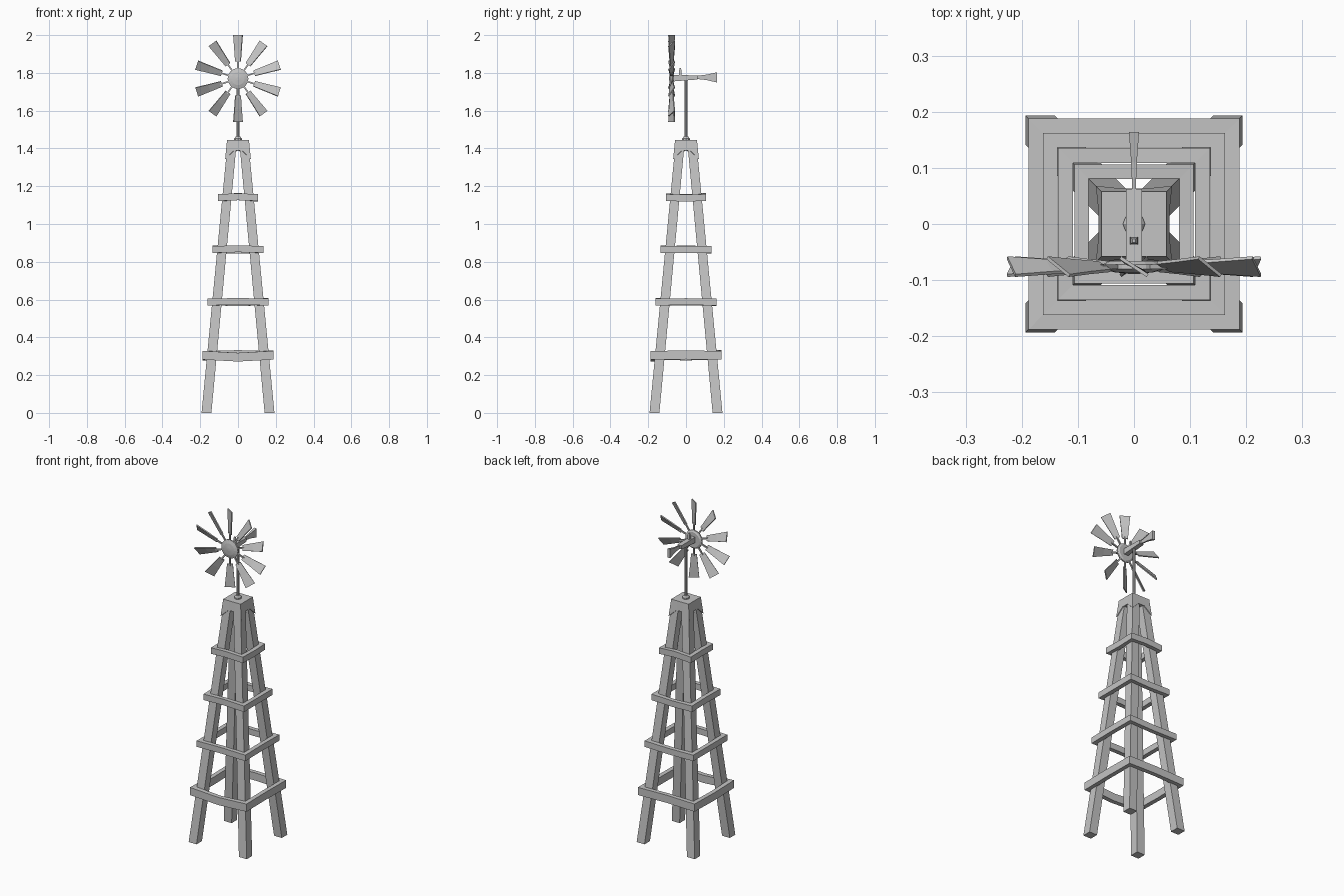
import bpy, bmesh, math
from mathutils import Vector, Matrix

cube = bpy.data.objects.get("Cube")
if cube:
    bpy.data.objects.remove(cube, do_unlink=True)

grey = bpy.data.materials.new("weathered_grey")
grey.use_nodes = True
GREY = (0.55, 0.55, 0.55, 1)
grey.diffuse_color = GREY
grey.node_tree.nodes["Principled BSDF"].inputs["Base Color"].default_value = GREY


def finish(name, bm):
    bmesh.ops.recalc_face_normals(bm, faces=bm.faces)
    mesh = bpy.data.meshes.new(name)
    bm.to_mesh(mesh)
    bm.free()
    mesh.materials.append(grey)
    obj = bpy.data.objects.new(name, mesh)
    bpy.context.collection.objects.link(obj)
    return obj


def loft(name, sections, wrap=False):
    """Skin a list of equal-length closed sections."""
    bm = bmesh.new()
    rings = [[bm.verts.new(p) for p in s] for s in sections]
    n = len(rings[0])
    pairs = list(zip(rings, rings[1:]))
    if wrap:
        pairs.append((rings[-1], rings[0]))
    else:
        bm.faces.new(rings[0])
        bm.faces.new(rings[-1])
    for a, b in pairs:
        for i in range(n):
            j = (i + 1) % n
            bm.faces.new((a[i], a[j], b[j], b[i]))
    return finish(name, bm)


def square(cx, cy, z, h):
    return [(cx + sx * h, cy + sy * h, z)
            for sx, sy in ((-1, -1), (1, -1), (1, 1), (-1, 1))]


def turned(name, profile, sides, matrix):
    """Turn (radius, height) pairs about an axis."""
    return loft(name, [[matrix @ Vector((r * math.cos(a), r * math.sin(a), h))
                        for a in (math.tau * i / sides for i in range(sides))]
                       for r, h in profile])


# Four leaning legs
for sx, side in ((1, "left"), (-1, "right")):
    for sy, end in ((-1, "front"), (1, "back")):
        loft(f"leg_{end}_{side}", [square(sx * 0.167, sy * 0.167, 0, 0.026),
                                   square(sx * 0.034, sy * 0.034, 1.40, 0.024)])

# Square brace rings, each side slightly bowed: front, left, back, right
STATIONS = ((-1, -1), (0, -1), (1, -1), (1, 0), (1, 1), (0, 1), (-1, 1), (-1, 0))
BRACES = ((0.305, 0.188, 0.046, (-0.010, 0.002, 0.004, -0.004)),
          (0.587, 0.162, 0.036, (0.003, 0.002, -0.003, 0.000)),
          (0.865, 0.135, 0.036, (0.004, 0.000, -0.004, 0.003)),
          (1.140, 0.106, 0.036, (0.004, -0.003, 0.006, 0.002)))
for k, (z, half, tall, bows) in enumerate(BRACES):
    sections = []
    for i, (dx, dy) in enumerate(STATIONS):
        mid = z + (bows[i // 2] if i % 2 else 0)
        sections.append([(dx * h, dy * h, mid + s * tall / 2)
                         for h, s in ((half, -1), (half, 1),
                                      (half - 0.026, 1), (half - 0.026, -1))])
    loft(f"brace_ring_{k + 1}", sections, wrap=True)

# Tapered cap with notched lower edges
low, high = [], []
for q in range(4):
    turn = Matrix.Rotation(q * math.pi / 2, 3, 'Z')
    for u, h, z in ((-0.068, 0.068, 1.345), (-0.02, 0.063, 1.39), (0.02, 0.063, 1.39)):
        low.append(turn @ Vector((u, -h, z)))
        high.append(turn @ Vector((max(u, -0.058), -0.058, 1.445)))
bm = bmesh.new()
lv, hv = [bm.verts.new(p) for p in low], [bm.verts.new(p) for p in high]
centre = bm.verts.new((0, 0, 1.39))
bm.faces.new(hv)
for i in range(12):
    j = (i + 1) % 12
    bm.faces.new((lv[i], lv[j], hv[j], hv[i]))
    bm.faces.new((lv[j], lv[i], centre))
finish("tower_cap", bm)

# Mast and its collar
upright = Matrix.Identity(4)
turned("mast_collar", ((0.02, 1.44), (0.02, 1.453), (0.012, 1.462)), 8, upright)
turned("mast", ((0.007, 1.44), (0.007, 1.77)), 8, upright)


# Gearbox boom, tail vane and top knob
def section_y(y, hx, z0, z1):
    return [(-hx, y, z0), (hx, y, z0), (hx, y, z1), (-hx, y, z1)]


loft("gearbox_boom", [section_y(-0.068, 0.014, 1.755, 1.79),
                      section_y(0.062, 0.014, 1.765, 1.786)])
loft("tail_vane", [section_y(0.055, 0.003, 1.768, 1.784),
                   section_y(0.11, 0.005, 1.762, 1.791),
                   section_y(0.164, 0.009, 1.749, 1.803)])
loft("top_knob", [square(0, -0.03, 1.78, 0.007), square(0, -0.03, 1.815, 0.006),
                  square(0, -0.03, 1.825, 0.003)])

# Wheel hub, facing the front
HUB = Vector((0, -0.076, 1.77))
facing = Matrix.Translation(HUB) @ Matrix.Rotation(math.pi / 2, 4, 'X')
turned("wheel_hub", ((0.045, -0.010), (0.055, -0.004), (0.055, 0.004),
                     (0.035, 0.010), (0.008, 0.013)), 16, facing)

# Ten spokes with pitched, flaring blades
BACK = Vector((0, 1, 0))
for k in range(10):
    a = math.pi / 2 + k * math.tau / 10
    out = Vector((math.cos(a), 0, math.sin(a)))
    tangent = Vector((-math.sin(a), 0, math.cos(a)))

    def section(r, w, pitch, t):
        across = tangent * math.cos(pitch) + BACK * math.sin(pitch)
        thick = BACK * math.cos(pitch) - tangent * math.sin(pitch)
        return [HUB + out * r + across * (w * s) + thick * (t * v)
                for s, v in ((-1, -1), (1, -1), (1, 1), (-1, 1))]

    loft(f"spoke_{k + 1}", [section(0.045, 0.004, 0, 0.004),
                            section(0.10, 0.004, 0, 0.004)])
    loft(f"blade_{k + 1}", [section(0.09, 0.016, 0.45, 0.003),
                            section(0.16, 0.022, 0.52, 0.003),
                            section(0.23, 0.029, 0.58, 0.003)])
